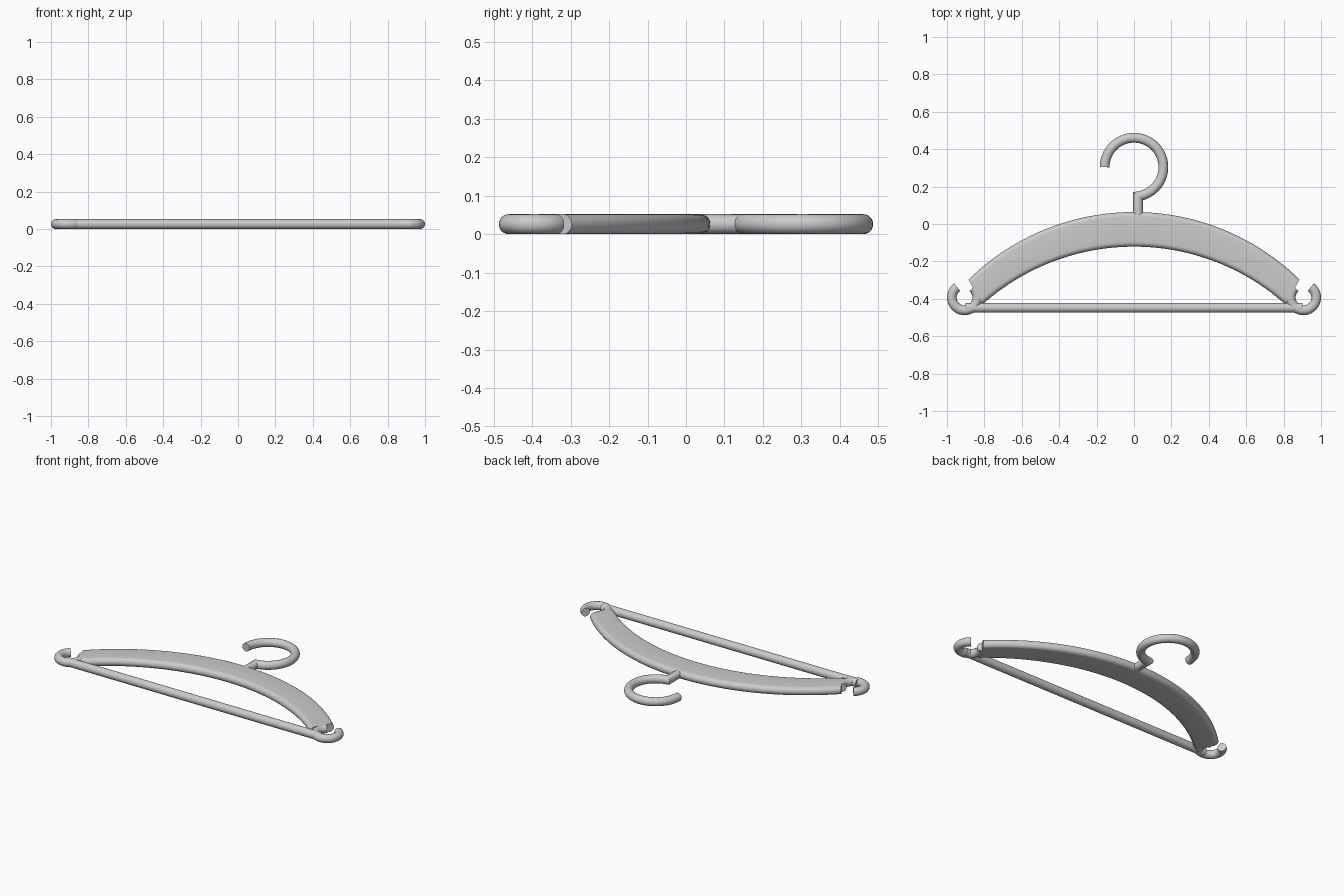
import bpy, bmesh, math
from mathutils import Vector

if "Cube" in bpy.data.objects:
    bpy.data.objects.remove(bpy.data.objects["Cube"], do_unlink=True)

R = 0.026          # half thickness of every part
SIDES = 24

grey = bpy.data.materials.new("grey plastic")
grey.use_nodes = True
COLOR = (0.6, 0.6, 0.6, 1)
grey.diffuse_color = COLOR
grey.node_tree.nodes["Principled BSDF"].inputs["Base Color"].default_value = COLOR


def skin(name, sections):
    """Join a row of closed sections into a capped, smooth solid."""
    bm = bmesh.new()
    rings = [[bm.verts.new(p) for p in s] for s in sections]
    for a, b in zip(rings, rings[1:]):
        for i in range(len(a)):
            j = (i + 1) % len(a)
            bm.faces.new((a[i], a[j], b[j], b[i]))
    bm.faces.new(rings[0])
    bm.faces.new(rings[-1])
    bmesh.ops.recalc_face_normals(bm, faces=bm.faces)
    mesh = bpy.data.meshes.new(name)
    bm.to_mesh(mesh)
    bm.free()
    obj = bpy.data.objects.new(name, mesh)
    bpy.context.collection.objects.link(obj)
    mesh.materials.append(grey)
    bpy.ops.object.select_all(action='DESELECT')
    obj.select_set(True)
    bpy.context.view_layer.objects.active = obj
    bpy.ops.object.shade_smooth_by_angle(angle=math.radians(35))
    return obj


def tube(name, path):
    """Sweep a round rod along a flat path, with mitred corners."""
    pts = [Vector((x, y, R)) for x, y in path]
    sections = []
    for i, p in enumerate(pts):
        before = (p - pts[max(i - 1, 0)]).normalized()
        after = (pts[min(i + 1, len(pts) - 1)] - p).normalized()
        along = (before + after).normalized()
        stretch = 1 / along.dot(after if after.length else before)
        across = Vector((-along.y, along.x, 0)) * stretch
        turns = [math.tau * k / SIDES for k in range(SIDES)]
        sections.append([p + R * (across * math.cos(t) + Vector((0, 0, math.sin(t))))
                         for t in turns])
    return skin(name, sections)


def arc(cx, cy, radius, start, end, steps=48):
    angles = [math.radians(start + (end - start) * i / steps) for i in range(steps + 1)]
    return [(cx + radius * math.cos(a), cy + radius * math.sin(a)) for a in angles]


def crown(half_width, top, bottom, steps=48):
    """Shallow arch from one side to the other, given its peak and end heights."""
    sag = top - bottom
    radius = (half_width ** 2 + sag ** 2) / (2 * sag)
    spread = math.degrees(math.asin(half_width / radius))
    return arc(0, top - radius, radius, 90 + spread, 90 - spread, steps)


# Arched shoulder body with rounded long edges
sections = []
for outer, inner in zip(crown(0.885, 0.064, -0.297), crown(0.81, -0.121, -0.43)):
    o, i = Vector((*outer, R)), Vector((*inner, R))
    out = (o - i).normalized()
    section = []
    for base, turn in ((o - out * R, -90), (i + out * R, 90)):
        for k in range(13):
            t = math.radians(turn + 15 * k)
            section.append(base + R * (out * math.cos(t) + Vector((0, 0, math.sin(t)))))
    sections.append(section)
skin("shoulder_body", sections)

# Hanging hook with its square-cornered stem
tube("hook", arc(0, 0.304, 0.157, 180, -82) + [(0.022, 0.04)])

# Trouser bar
tube("trouser_bar", [(-0.9, -0.448), (0.9, -0.448)])

# Open strap clips at both ends
for side, name in ((1, "left_clip"), (-1, "right_clip")):
    tube(name, [(side * x, y) for x, y in arc(0.906, -0.393, 0.068, 55, -230)])
